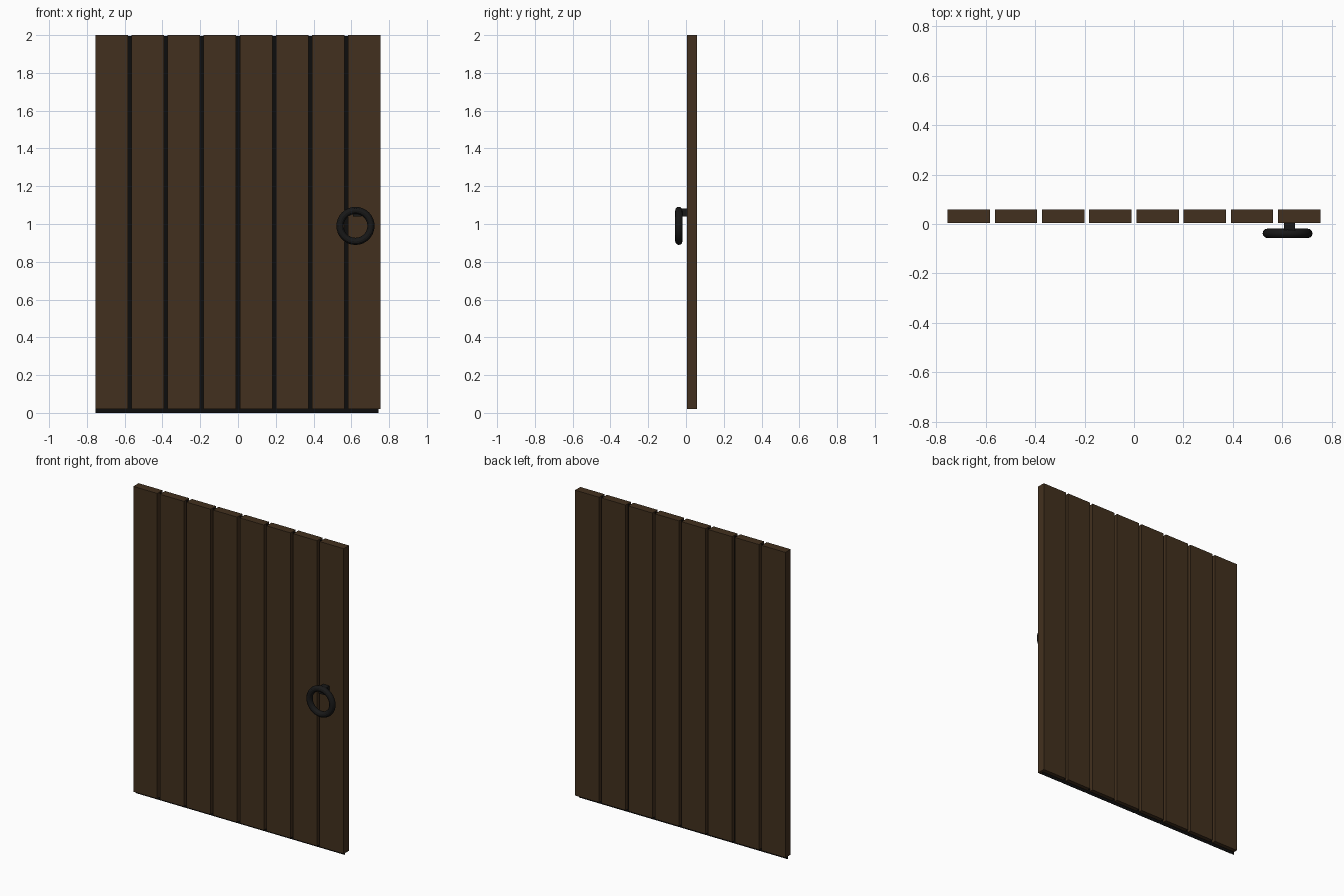
import bpy
import math

if "Cube" in bpy.data.objects:
    bpy.data.objects.remove(bpy.data.objects["Cube"])


def material(name, color):
    m = bpy.data.materials.new(name)
    m.diffuse_color = color
    m.use_nodes = True
    m.node_tree.nodes["Principled BSDF"].inputs["Base Color"].default_value = m.diffuse_color
    return m


wood = material("dark_wood", (0.055, 0.03, 0.013, 1))
iron = material("black_iron", (0.009, 0.009, 0.009, 1))
shadow = material("gap_black", (0.004, 0.004, 0.004, 1))


def finish(name, mat):
    ob = bpy.context.object
    ob.name = name
    ob.data.materials.append(mat)
    return ob


def box(name, lo, hi, mat):
    bpy.ops.mesh.primitive_cube_add(size=1, location=[(a + b) / 2 for a, b in zip(lo, hi)])
    ob = finish(name, mat)
    ob.scale = [b - a for a, b in zip(lo, hi)]
    bpy.ops.object.transform_apply(location=False, rotation=False, scale=True)
    return ob


# Eight vertical planks
COUNT, WIDTH, HALF = 8, 0.172, 0.755
pitch = (2 * HALF - WIDTH) / (COUNT - 1)
for i in range(COUNT):
    x = -HALF + i * pitch
    box(f"plank_{i + 1}", (x, 0.005, 0.02), (x + WIDTH, 0.059, 2.0), wood)

# Thin dark sheet that closes the gaps between planks
bpy.ops.mesh.primitive_plane_add(size=1, location=(-0.005, 0.033, 0.998),
                                 rotation=(math.pi / 2, 0, 0))
sheet = finish("backing_sheet", shadow)
sheet.scale = (1.5, 1.996, 1)
sheet.location.z = 0.998
bpy.ops.object.transform_apply(location=False, rotation=True, scale=True)

# Ring pull
bpy.ops.mesh.primitive_torus_add(major_radius=0.082, minor_radius=0.019,
                                 major_segments=32, minor_segments=12,
                                 location=(0.622, -0.038, 0.99),
                                 rotation=(math.pi / 2, 0, 0))
finish("ring_handle", iron)
bpy.ops.object.shade_smooth_by_angle()

# Block that holds the ring on the door
box("ring_mount", (0.608, -0.042, 1.04), (0.653, 0.008, 1.083), iron)
